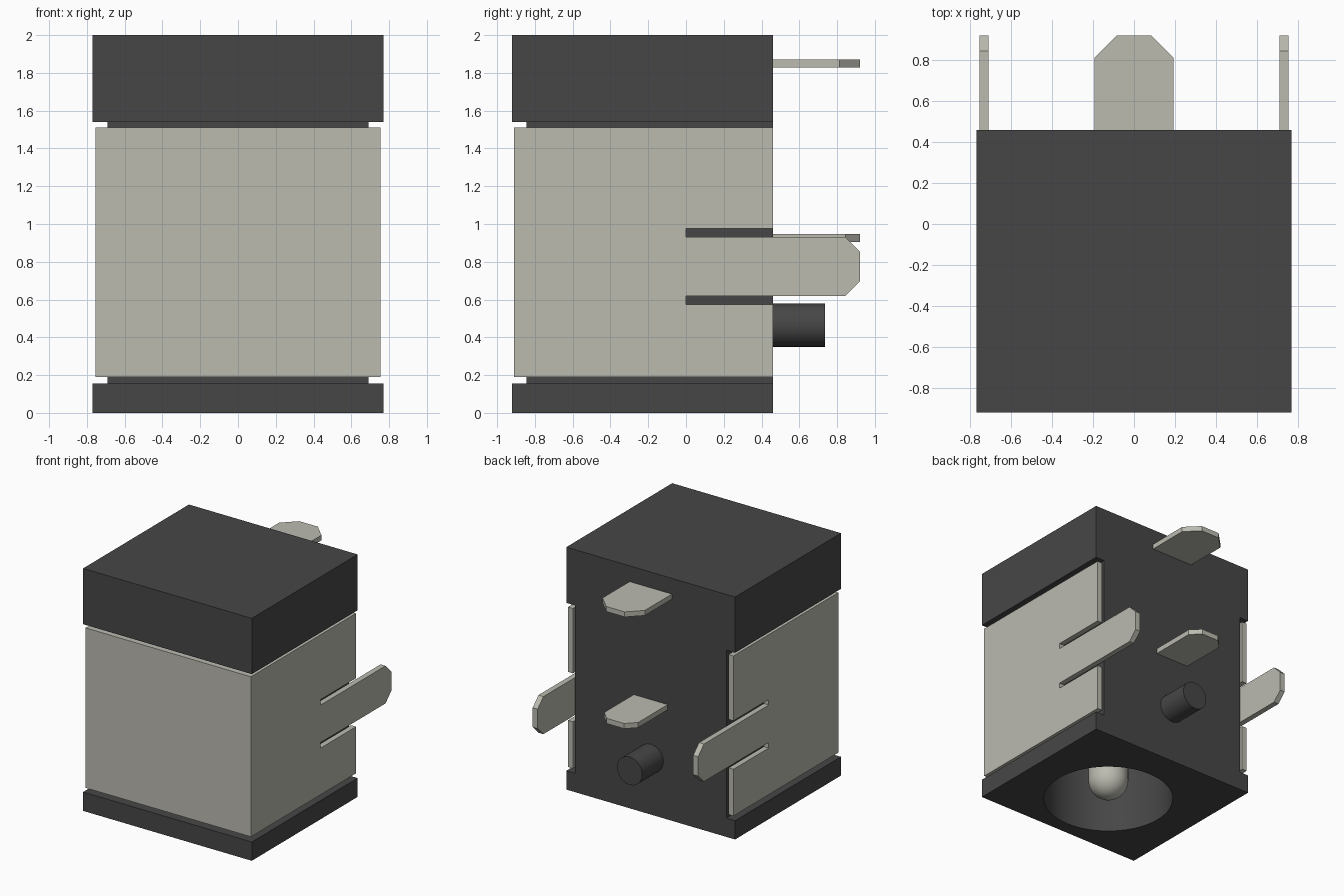
import bpy, bmesh, math
from mathutils import Matrix

cube = bpy.data.objects.get("Cube")
if cube:
    bpy.data.objects.remove(cube, do_unlink=True)


def material(name, rgb):
    m = bpy.data.materials.new(name)
    m.use_nodes = True
    m.diffuse_color = (*rgb, 1)
    m.node_tree.nodes["Principled BSDF"].inputs["Base Color"].default_value = (*rgb, 1)
    return m


plastic = material("dark plastic", (0.062, 0.062, 0.062))
metal = material("warm grey metal", (0.50, 0.495, 0.435))


def finish(name, bm, mat, smooth=False):
    bmesh.ops.recalc_face_normals(bm, faces=bm.faces)
    mesh = bpy.data.meshes.new(name)
    bm.to_mesh(mesh)
    bm.free()
    ob = bpy.data.objects.new(name, mesh)
    bpy.context.collection.objects.link(ob)
    mesh.materials.append(mat)
    if smooth:
        smooth_by_angle(ob)
    return ob


def select_only(ob):
    bpy.ops.object.select_all(action='DESELECT')
    ob.select_set(True)
    bpy.context.view_layer.objects.active = ob


def smooth_by_angle(ob):
    select_only(ob)
    bpy.ops.object.shade_smooth_by_angle(angle=math.radians(30))


def box(name, x, y, z, mat):
    """Box from (min, max) ranges."""
    bm = bmesh.new()
    bmesh.ops.create_cube(bm, size=1)
    for v in bm.verts:
        v.co = [r[0] if c < 0 else r[1] for c, r in zip(v.co, (x, y, z))]
    return finish(name, bm, mat)


def plate(name, points, thickness, mat):
    """Flat outline given as 3D points, extruded by a vector."""
    bm = bmesh.new()
    face = bm.faces.new([bm.verts.new(p) for p in points])
    ext = bmesh.ops.extrude_face_region(bm, geom=[face])
    verts = [g for g in ext["geom"] if isinstance(g, bmesh.types.BMVert)]
    bmesh.ops.translate(bm, verts=verts, vec=thickness)
    return finish(name, bm, mat)


def cylinder(name, radius, depth, matrix, mat, smooth=True):
    bm = bmesh.new()
    bmesh.ops.create_cone(bm, cap_ends=True, segments=64, radius1=radius,
                          radius2=radius, depth=depth, matrix=matrix)
    return finish(name, bm, mat, smooth)


BACK = 0.46
BORE_Y = -0.31
BORE_TOP = 1.45

# Plastic housing: wide base and cap with a slimmer core between
base = box("base_block", (-0.77, 0.77), (-0.92, BACK), (0, 0.155), plastic)
core = box("core_block", (-0.69, 0.69), (-0.845, BACK), (0.155, 1.54), plastic)
box("top_block", (-0.77, 0.77), (-0.92, BACK), (1.54, 2.0), plastic)

# Round socket bored up from the underside
bore = cylinder("bore_cutter", 0.5, BORE_TOP + 0.2,
                Matrix.Translation((0, BORE_Y, (BORE_TOP - 0.2) / 2)), plastic, False)
bore.hide_render = True
for ob in (base, core):
    mod = ob.modifiers.new("bore", 'BOOLEAN')
    mod.operation = 'DIFFERENCE'
    mod.solver = 'EXACT'
    mod.object = bore
    select_only(ob)
    bpy.ops.object.modifier_apply(modifier=mod.name)
    smooth_by_angle(ob)
bpy.data.objects.remove(bore, do_unlink=True)

# Round-tipped contact pin inside the socket
R, TIP = 0.155, 0.01
profile = [(0, BORE_TOP), (R, BORE_TOP)]
profile += [(R * math.cos(a), TIP + R - R * math.sin(a))
            for a in (math.pi / 2 * i / 12 for i in range(13))]
bm = bmesh.new()
vs = [bm.verts.new((r, BORE_Y, z)) for r, z in profile]
es = [bm.edges.new(p) for p in zip(vs, vs[1:])]
bmesh.ops.spin(bm, geom=vs + es, cent=(0, BORE_Y, 0), axis=(0, 0, 1),
               angle=math.tau, steps=48)
bmesh.ops.remove_doubles(bm, verts=bm.verts, dist=1e-4)
finish("contact_pin", bm, metal, True)

# Sheet metal shell: front panel plus slotted sides with rear tongues
Z0, Z1 = 0.19, 1.51
FRONT, INNER = -0.91, -0.865
box("shell_front", (-0.755, 0.755), (FRONT, INNER), (Z0, Z1), metal)
side = [(INNER, Z0), (BACK, Z0), (BACK, 0.575), (0, 0.575), (0, 0.62),
        (0.845, 0.62), (0.92, 0.695), (0.92, 0.855), (0.845, 0.93),
        (0, 0.93), (0, 0.975), (BACK, 0.975), (BACK, Z1), (INNER, Z1)]
for name, s in (("left", 1), ("right", -1)):
    plate(f"shell_side_{name}", [(s * 0.71, y, z) for y, z in side],
          (s * 0.045, 0, 0), metal)


# Flat solder tabs on the back
def tab(name, half, chamfer, z0, z1):
    y0, y1 = BACK - 0.05, 0.92
    pts = [(-half, y0), (half, y0), (half, y1 - chamfer), (half - chamfer, y1),
           (chamfer - half, y1), (-half, y1 - chamfer)]
    plate(name, [(x, y, z0) for x, y in pts], (0, 0, z1 - z0), metal)


tab("upper_tab", 0.193, 0.108, 1.828, 1.87)
tab("lower_tab", 0.155, 0.075, 0.905, 0.948)

# Round locating peg on the back
cylinder("locating_peg", 0.115, 0.30,
         Matrix.Translation((0, 0.585, 0.465)) @ Matrix.Rotation(math.pi / 2, 4, 'X'),
         plastic)
